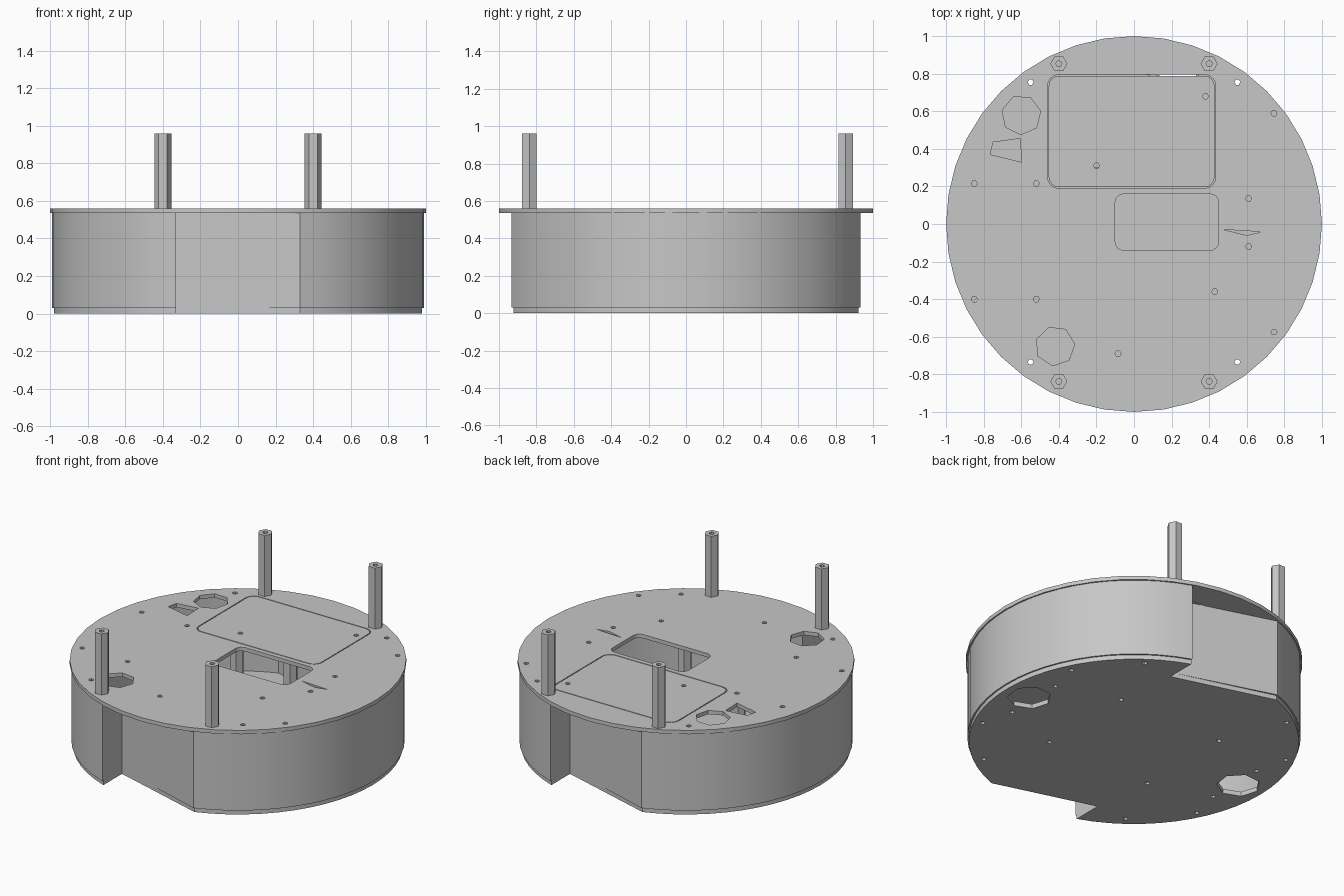
import bpy, bmesh, math

if "Cube" in bpy.data.objects:
    bpy.data.objects.remove(bpy.data.objects["Cube"])

grey = bpy.data.materials.new("light grey")
grey.diffuse_color = (0.57, 0.57, 0.57, 1)
grey.use_nodes = True
grey.node_tree.nodes["Principled BSDF"].inputs["Base Color"].default_value = grey.diffuse_color


def circle(x, y, r, n, turn=0.0):
    return [(x + r * math.cos(turn + 2 * math.pi * i / n),
             y + r * math.sin(turn + 2 * math.pi * i / n)) for i in range(n)]


def rounded_rect(x0, x1, y0, y1, r, n=4):
    corners = [(x1 - r, y1 - r), (x0 + r, y1 - r), (x0 + r, y0 + r), (x1 - r, y0 + r)]
    pts = []
    for k, (cx, cy) in enumerate(corners):
        for i in range(n + 1):
            a = math.pi / 2 * (k + i / n)
            pts.append((cx + r * math.cos(a), cy + r * math.sin(a)))
    return pts


def notched_disc(r, half, depth, n=24):
    """Disc outline with a rectangular notch at the front and the back."""
    a = math.acos(half / r)
    right = [(r * math.cos(-a + 2 * a * i / n), r * math.sin(-a + 2 * a * i / n))
             for i in range(n + 1)]
    side = right + [(half, depth)]
    left = [(-x, -y) for x, y in side]
    return side + left


def prism(name, outline, holes, z0, z1):
    """Extruded flat shape with any number of holes."""
    bm = bmesh.new()
    caps = {z0: [], z1: []}
    for loop in [outline] + holes:
        low, high = ([bm.verts.new((x, y, z)) for x, y in loop] for z in (z0, z1))
        for i in range(len(loop)):
            j = (i + 1) % len(loop)
            caps[z0].append(bm.edges.new((low[i], low[j])))
            caps[z1].append(bm.edges.new((high[i], high[j])))
            bm.faces.new((low[i], low[j], high[j], high[i]))
    for edges in caps.values():
        bmesh.ops.triangle_fill(bm, use_beauty=True, use_dissolve=False,
                                edges=edges, normal=(0, 0, 1))
    bmesh.ops.recalc_face_normals(bm, faces=bm.faces[:])
    me = bpy.data.meshes.new(name)
    bm.to_mesh(me)
    bm.free()
    me.materials.append(grey)
    ob = bpy.data.objects.new(name, me)
    bpy.context.collection.objects.link(ob)
    bpy.ops.object.select_all(action='DESELECT')
    ob.select_set(True)
    bpy.context.view_layer.objects.active = ob
    bpy.ops.object.shade_smooth_by_angle(angle=math.radians(30))
    return ob


def screw_holes(points, r=0.016):
    return [circle(x, y, r, 6) for x, y in points]


rim_screws = [(x, y) for x in (-0.55, 0.55) for y in (0.755, -0.735)]

# Bottom plate with two round wheel openings
bottom_screws = [(sx * x, sy * y) for sx in (-1, 1) for sy in (-1, 1)
                 for x, y in ((0.83, 0.41), (0.38, 0.33), (0.78, 0.2))]
wheel_holes = [circle(s * 0.81, 0, 0.13, 7, 0.3) for s in (-1, 1)]
prism("bottom_plate", notched_disc(0.98, 0.33, 0.73),
      wheel_holes + screw_holes(rim_screws + bottom_screws), 0.0, 0.03)

# Side wall, hollow inside, with front and back notches
prism("side_wall", notched_disc(0.99, 0.33, 0.73),
      [notched_disc(0.975, 0.345, 0.715)], 0.03, 0.535)

# Top plate with window, hatch opening, cable openings and screw holes
window = rounded_rect(-0.10, 0.45, -0.14, 0.16, 0.045)
hatch_opening = rounded_rect(-0.46, 0.435, 0.19, 0.795, 0.06)
cable_holes = [circle(-0.60, 0.58, 0.105, 7, 0.2), circle(-0.42, -0.65, 0.105, 7, 0.1),
               [(-0.765, 0.37), (-0.60, 0.33), (-0.605, 0.455), (-0.75, 0.435)]]
slit = [(0.48, -0.03), (0.60, -0.06), (0.68, -0.042)]
plate_screws = [(-0.85, 0.215), (-0.52, 0.215), (-0.85, -0.4), (-0.52, -0.4),
                (-0.085, -0.69), (0.43, -0.36), (0.61, 0.135), (0.61, -0.12),
                (0.745, 0.59), (0.745, -0.575)]
prism("top_plate", circle(0, 0, 1.0, 40, math.pi / 2),
      [window, hatch_opening, slit] + cable_holes
      + screw_holes(rim_screws + plate_screws), 0.535, 0.56)

# Hatch lid set into the top plate
prism("hatch_lid", rounded_rect(-0.454, 0.429, 0.196, 0.789, 0.055),
      screw_holes([(-0.2, 0.31), (0.38, 0.68)]), 0.535, 0.56)

# Tall hexagonal posts on top, short standoffs between the plates
for side, sx in (("right", 1), ("left", -1)):
    for end, sy, py in (("back", 1, 0.853), ("front", -1, -0.838)):
        x = sx * 0.4
        prism(f"post_{end}_{side}", circle(x, py, 0.045, 6),
              [circle(x, py, 0.016, 8)], 0.56, 0.96)
        prism(f"standoff_{end}_{side}", circle(sx * 0.195, sy * 0.265, 0.045, 6),
              [], 0.03, 0.535)
